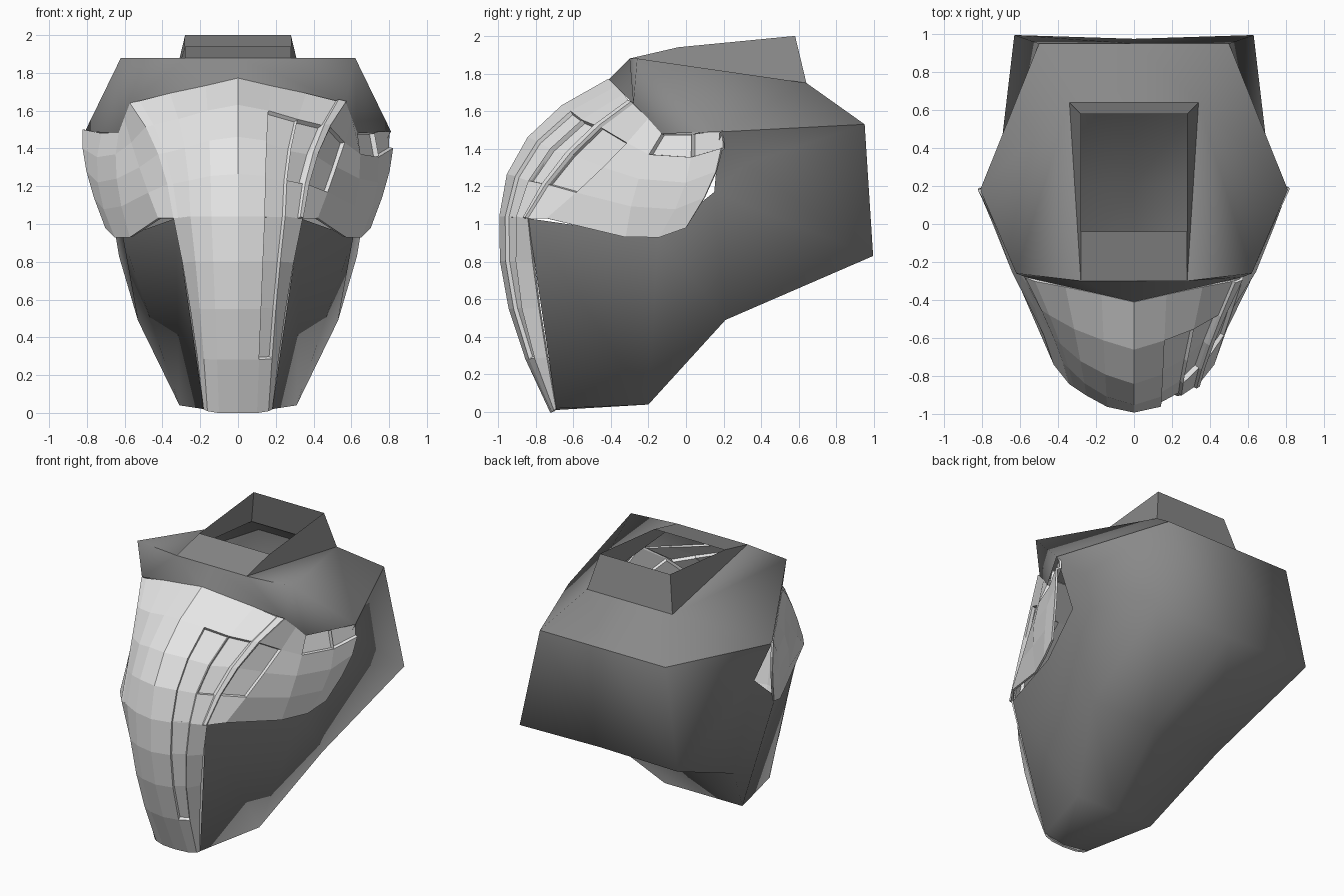
import bpy, bmesh
from mathutils import Vector

if "Cube" in bpy.data.objects:
    bpy.data.objects.remove(bpy.data.objects["Cube"], do_unlink=True)


def material(name, value):
    mat = bpy.data.materials.new(name)
    mat.use_nodes = True
    colour = (value, value, value, 1)
    mat.diffuse_color = colour
    mat.node_tree.nodes["Principled BSDF"].inputs["Base Color"].default_value = colour
    return mat


dark_grey = material("dark grey", 0.25)
pale_grey = material("pale grey", 0.8)


def finish(name, bm, mat):
    bmesh.ops.remove_doubles(bm, verts=bm.verts[:], dist=0.0005)
    mesh = bpy.data.meshes.new(name)
    bm.to_mesh(mesh)
    bm.free()
    mesh.materials.append(mat)
    obj = bpy.data.objects.new(name, mesh)
    bpy.context.collection.objects.link(obj)
    return obj


def mirrored_shell(name, points, faces, mat, smooth):
    """Build named corner points and faces for both halves."""
    bm = bmesh.new()
    for side in (1, -1):
        verts = {k: bm.verts.new((side * x, y, z)) for k, (x, y, z) in points.items()}
        for keys in faces:
            order = keys.split()
            bm.faces.new([verts[k] for k in order[::side]])
    bmesh.ops.remove_doubles(bm, verts=bm.verts[:], dist=0.0005)
    bmesh.ops.recalc_face_normals(bm, faces=bm.faces[:])
    for f in bm.faces:
        f.smooth = smooth
    # crisp brow line and roof rim, soft elsewhere
    for e in bm.edges:
        brow = all(v.co.z > 1.85 for v in e.verts)
        rim = all(1.4 < v.co.z < 1.6 for v in e.verts)
        if brow or rim:
            e.smooth = False
    return finish(name, bm, mat)


# Helmet shell: roof, brow band, sides, back and underside
shell = {
    "brow_mid": (0, -.3, 1.88), "brow": (.28, -.3, 1.88), "corner": (.62, -.26, 1.88),
    "peak": (0, -.41, 1.77), "temple": (.57, -.28, 1.64), "notch": (.63, -.13, 1.48),
    "vent": (.34, .64, 1.75), "vent_mid": (0, .64, 1.75),
    "ear": (.81, .18, 1.49), "rear": (.5, .95, 1.53), "rear_mid": (0, .95, 1.53),
    "tail": (.63, .995, .83), "tail_mid": (0, .975, .83),
    "hollow": (.71, .32, 1.32), "lobe": (.65, .15, 1.17),
    "jaw": (.61, -.15, .93), "cheek": (.33, -.84, 1.03),
    "belly": (.53, .21, .49), "belly_mid": (0, .21, .49),
    "chin": (.31, -.2, .04), "chin_mid": (0, -.2, .04),
    "tip": (.18, -.69, .02), "tip_mid": (0, -.71, .01),
}
shell_faces = [
    "brow corner vent", "corner ear vent", "vent ear rear", "vent rear rear_mid vent_mid",
    "brow_mid peak temple brow", "brow temple corner", "corner temple notch",
    "corner notch ear",
    "ear hollow rear", "hollow tail rear", "ear lobe hollow", "lobe tail hollow",
    "lobe belly tail", "lobe jaw belly",
    "jaw chin belly", "jaw cheek chin", "cheek tip chin",
    "rear tail tail_mid rear_mid", "tail belly belly_mid tail_mid",
    "belly chin chin_mid belly_mid", "chin tip tip_mid chin_mid",
]
mirrored_shell("helmet_shell", shell, shell_faces, dark_grey, True)

# Open vent box on the roof
vent = {k: shell[k] for k in ("brow_mid", "brow", "vent", "vent_mid")}
vent.update(front=(.28, -.04, 1.94), front_mid=(0, -.04, 1.94),
            back=(.28, .58, 2), back_mid=(0, .58, 2))
mirrored_shell("roof_vent", vent,
               ["brow_mid brow front front_mid", "brow vent back front",
                "vent vent_mid back_mid back"], dark_grey, False)

# Face plate: each column is a curve through three points, centre to ear
UPPER = [
    ((0, -.41, 1.77), (0, -.84, 1.46), (0, -.99, 1.04)),
    ((.17, -.37, 1.73), (.15, -.79, 1.44), (.14, -.96, 1.04)),
    ((.36, -.33, 1.69), (.28, -.72, 1.4), (.25, -.9, 1.04)),
    ((.52, -.3, 1.65), (.385, -.63, 1.375), (.315, -.857, 1.03)),
    ((.57, -.28, 1.64), (.42, -.6, 1.37), (.34, -.84, 1.03)),
    ((.6, -.2, 1.56), (.52, -.44, 1.3), (.42, -.74, 1.03)),
    ((.63, -.13, 1.48), (.64, -.25, 1.24), (.57, -.32, .93)),
    ((.72, .03, 1.48), (.74, 0, 1.22), (.65, -.14, .93)),
    ((.82, .18, 1.5), (.8, .16, 1.28), (.7, 0, .98)),
]
# Snout: continues the inner columns down to the tip
LOWER = [
    (UPPER[0][2], (0, -.94, .55), (0, -.72, 0)),
    (UPPER[1][2], (.12, -.915, .55), (.1, -.71, 0)),
    (UPPER[2][2], (.2, -.87, .55), (.16, -.7, .01)),
    (UPPER[4][2], (.25, -.78, .55), (.18, -.69, .02)),
]
ROWS = 4


def curve(points):
    a, b, c = map(Vector, points)
    ts = [i / ROWS for i in range(ROWS + 1)]
    return [a * (1 - t) * (1 - 2 * t) + b * 4 * t * (1 - t) + c * t * (2 * t - 1) for t in ts]


bm = bmesh.new()
cells = {}
for side in (1, -1):
    for part, columns in (("upper", UPPER), ("lower", LOWER)):
        grid = [[bm.verts.new((side * p.x, p.y, p.z)) for p in curve(c)] for c in columns]
        for j in range(len(grid) - 1):
            for i in range(ROWS):
                quad = [grid[j][i], grid[j][i + 1], grid[j + 1][i + 1], grid[j + 1][i]]
                cells[side, part, j, i] = bm.faces.new(quad[::side])
bm.normal_update()


# Stepped panels and raised brow ridge, only on the left side of the face
def step(part, column, rows, depth):
    bmesh.ops.inset_region(bm, faces=[cells[1, part, column, i] for i in rows],
                           thickness=0.006, depth=depth, use_even_offset=True)


step("lower", 1, range(3), -0.02)
step("upper", 1, (1, 2, 3), -0.02)
step("upper", 2, (1, 2), -0.025)
step("upper", 3, range(4), 0.015)
step("upper", 4, (1, 2), -0.02)
step("upper", 6, (0,), -0.025)
step("upper", 7, (0,), -0.025)

plate = finish("face_plate", bm, pale_grey)
rim = plate.modifiers.new("rim thickness", "SOLIDIFY")
rim.thickness = 0.015
rim.offset = -0.6
